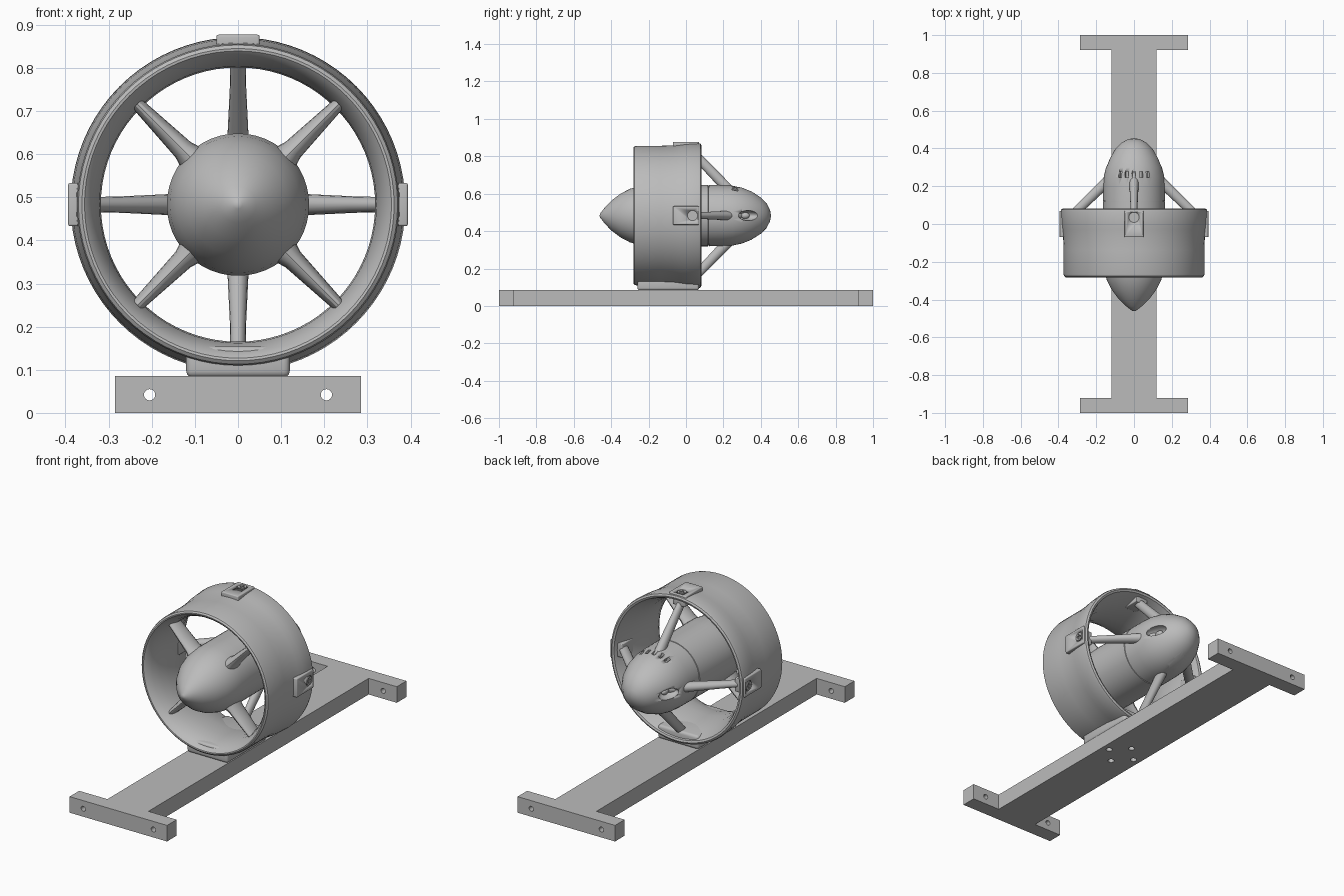
import bpy, bmesh, math
from mathutils import Matrix, Vector

if "Cube" in bpy.data.objects:
    bpy.data.objects.remove(bpy.data.objects["Cube"])

HUB_Z = 0.483
grey = bpy.data.materials.new("plain_grey")
grey.diffuse_color = (0.5, 0.5, 0.5, 1)
grey.use_nodes = True
grey.node_tree.nodes["Principled BSDF"].inputs["Base Color"].default_value = grey.diffuse_color


def around(angle):
    """Placement of a part modelled pointing up, turned about the hub axis."""
    return Matrix.Translation((0, 0, HUB_Z)) @ Matrix.Rotation(math.radians(angle), 4, 'Y')


def finish(name, bm, matrix=None, smooth=True):
    if matrix:
        bm.transform(matrix)
    bmesh.ops.recalc_face_normals(bm, faces=bm.faces)
    me = bpy.data.meshes.new(name)
    bm.to_mesh(me)
    bm.free()
    me.materials.append(grey)
    ob = bpy.data.objects.new(name, me)
    bpy.context.collection.objects.link(ob)
    bpy.ops.object.select_all(action='DESELECT')
    ob.select_set(True)
    bpy.context.view_layer.objects.active = ob
    if smooth:
        bpy.ops.object.shade_smooth_by_angle(angle=math.radians(32))
    return ob


def lathe(name, profile, closed, seg=64):
    """Revolve (y, radius) points about the hub axis."""
    bm = bmesh.new()
    rows = []
    for y, r in profile:
        n = 1 if r == 0 else seg
        rows.append([bm.verts.new((r * math.sin(2 * math.pi * i / seg), y,
                                   r * math.cos(2 * math.pi * i / seg))) for i in range(n)])
    pairs = list(zip(rows, rows[1:])) + ([(rows[-1], rows[0])] if closed else [])
    for a, b in pairs:
        for i in range(seg):
            j = (i + 1) % seg
            quad = [a[i % len(a)], a[j % len(a)], b[j % len(b)], b[i % len(b)]]
            bm.faces.new(list(dict.fromkeys(quad)))
    return finish(name, bm, around(0))


def loft(name, sections, angle, n=16):
    """Streamlined spoke: sections are (y, radius, chord, thickness)."""
    bm = bmesh.new()
    span = Vector((0, sections[-1][0] - sections[0][0], sections[-1][1] - sections[0][1])).normalized()
    side = Vector((0, span.z, -span.y))
    rings = []
    for y, r, chord, thick in sections:
        rings.append([bm.verts.new(Vector((0, y, r)) + side * (chord / 2 * math.cos(t))
                                   + Vector((thick / 2 * math.sin(t), 0, 0)))
                      for t in (2 * math.pi * i / n for i in range(n))])
    for a, b in zip(rings, rings[1:]):
        for i in range(n):
            bm.faces.new((a[i], a[(i + 1) % n], b[(i + 1) % n], b[i]))
    bm.faces.new(rings[0])
    bm.faces.new(rings[-1])
    return finish(name, bm, around(angle))


def box(name, lo, hi, matrix=None, bevel=0.0, smooth=True):
    lo, hi = Vector(lo), Vector(hi)
    bm = bmesh.new()
    bmesh.ops.create_cube(bm, size=1, matrix=Matrix.Translation((lo + hi) / 2)
                          @ Matrix.Diagonal((*(hi - lo), 1)))
    if bevel:
        bmesh.ops.bevel(bm, geom=bm.edges[:], offset=bevel, segments=3, profile=0.5, affect='EDGES')
    return finish(name, bm, matrix, smooth)


def rod(name, centre, radius, length, axis='Z', matrix=None, seg=24):
    bm = bmesh.new()
    turn = Matrix.Rotation(math.pi / 2, 4, 'X') if axis == 'Y' else Matrix.Identity(4)
    bmesh.ops.create_cone(bm, cap_ends=True, segments=seg, radius1=radius, radius2=radius,
                          depth=length, matrix=Matrix.Translation(centre) @ turn)
    return finish(name, bm, matrix)


def ellipsoid(name, centre, size, matrix):
    bm = bmesh.new()
    bmesh.ops.create_uvsphere(bm, u_segments=24, v_segments=16, radius=1,
                              matrix=Matrix.Translation(centre) @ Matrix.Diagonal((*size, 1)))
    return finish(name, bm, matrix)


def cut(ob, cutters):
    """Subtract the cutters, then discard them."""
    for c in cutters:
        c.hide_render = True
        m = ob.modifiers.new("cut", 'BOOLEAN')
        m.operation, m.solver, m.object = 'DIFFERENCE', 'EXACT', c
        with bpy.context.temp_override(object=ob, active_object=ob, selected_objects=[ob]):
            while ob.modifiers[0] != m:
                bpy.ops.object.modifier_move_up(modifier=m.name)
            bpy.ops.object.modifier_apply(modifier=m.name)
        bpy.data.objects.remove(c)


# Base: I-shaped beam outline, extruded
quarter = [(0.285, 1.0), (0.285, 0.92), (0.12, 0.92)]
right = quarter + [(x, -y) for x, y in reversed(quarter)]
outline = right + [(-x, y) for x, y in reversed(right)]
bm = bmesh.new()
face = bm.faces.new([bm.verts.new((x, y, 0)) for x, y in outline])
up = bmesh.ops.extrude_face_region(bm, geom=[face])
bmesh.ops.translate(bm, vec=(0, 0, 0.085), verts=[v for v in up['geom'] if isinstance(v, bmesh.types.BMVert)])
base = finish("base_beam", bm, smooth=False)

# Bolt holes: two through each end bar, four under the foot
holes = [rod("hole", (sx * 0.205, sy * 0.96, 0.042), 0.013, 0.2, 'Y')
         for sx in (-1, 1) for sy in (-1, 1)]
holes += [rod("hole", (x, y - 0.1, 0), 0.016, 0.13)
          for x, y in ((0.08, 0), (-0.08, 0), (0, 0.08), (0, -0.08))]
cut(base, holes)

# Foot between base and duct
box("duct_foot", (-0.12, -0.26, 0.083), (0.12, 0.07, 0.155), bevel=0.014)

# Duct ring: flared outside at the rear, venturi throat inside
lathe("duct", [(-0.282, 0.362), (-0.276, 0.370), (-0.265, 0.373), (-0.14, 0.373), (-0.07, 0.375),
               (-0.03, 0.380), (0.0, 0.384), (0.065, 0.388), (0.077, 0.385), (0.082, 0.376),
               (0.078, 0.366), (0.06, 0.358), (0.0, 0.338), (-0.06, 0.324), (-0.14, 0.318),
               (-0.20, 0.321), (-0.245, 0.333), (-0.272, 0.347), (-0.281, 0.356)], True, 80)

# Nacelle with pointed spinner, joint groove and rounded tail
nacelle = lathe("nacelle", [(-0.462, 0), (-0.46, 0.01), (-0.435, 0.042), (-0.40, 0.079), (-0.35, 0.117),
                            (-0.30, 0.143), (-0.25, 0.158), (-0.20, 0.165), (-0.12, 0.165),
                            (0.118, 0.164), (0.119, 0.161), (0.122, 0.161), (0.123, 0.164),
                            (0.20, 0.163), (0.25, 0.160), (0.30, 0.149), (0.35, 0.129),
                            (0.40, 0.097), (0.43, 0.067), (0.449, 0.031), (0.455, 0)], False, 48)

# Vent slots on top, scooped recesses on the sides and underneath
vents = [box("vent", (-0.009, 0.245, 0.135), (0.009, 0.277, 0.2), around(a)) for a in (-28, -14, 0, 14, 28)]
scoops = [ellipsoid("scoop", (0, 0.335, 0.135), (0.027, 0.06, 0.045), around(a)) for a in (90, 180, 270)]
cut(nacelle, vents + scoops)
for a in (90, 180, 270):
    ellipsoid("recess_bolt", (0, 0.315, 0.098), (0.017, 0.025, 0.015), around(a))

# Four diagonal blades at the front of the duct
for a in (45, 135, 225, 315):
    loft("front_blade", [(-0.20, 0.14, 0.12, 0.075), (-0.20, 0.18, 0.10, 0.05),
                         (-0.20, 0.24, 0.095, 0.042), (-0.20, 0.33, 0.085, 0.03)], a)

# Four raked rear struts with inner plates
for a in (0, 90, 180, 270):
    loft("rear_strut", [(0.285, 0.08, 0.06, 0.056), (0.22, 0.147, 0.056, 0.05),
                        (0.10, 0.272, 0.05, 0.038), (0.015, 0.36, 0.046, 0.034)], a)
    box("inner_plate", (-0.036, -0.03, 0.329), (0.036, 0.062, 0.365), around(a), 0.004)

# Screwed pads outside the duct
for a in (0, 90, 270):
    pad = box("strut_pad", (-0.05, -0.07, 0.362), (0.05, 0.07, 0.394), around(a), 0.005)
    cut(pad, [rod("recess", (0, 0.035, 0.395), 0.027, 0.016, matrix=around(a))])
    head = rod("screw_head", (0, 0.035, 0.388), 0.022, 0.012, matrix=around(a))
    cut(head, [box("slot", (-w, 0.035 - h, 0.388), (w, 0.035 + h, 0.40), around(a), smooth=False)
               for w, h in ((0.015, 0.004), (0.004, 0.015))])
